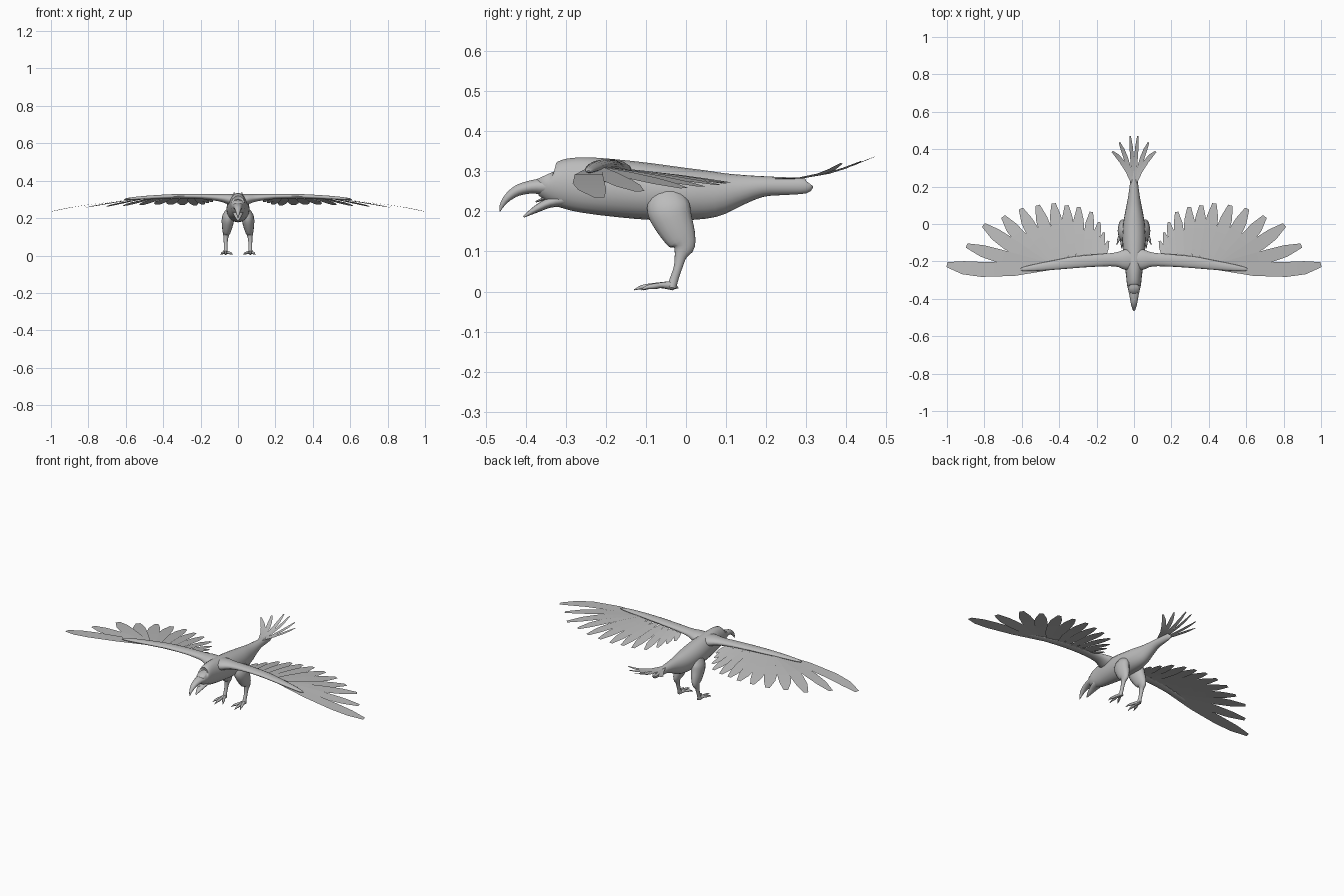
import bpy, bmesh, math
from mathutils import Vector

grey = bpy.data.materials.new("plumage grey")
grey.diffuse_color = (0.5, 0.5, 0.5, 1)


def finish(name, bm, mirror=False, angle=60):
    me = bpy.data.meshes.new(name)
    bm.to_mesh(me)
    bm.free()
    ob = bpy.data.objects.new(name, me)
    bpy.context.collection.objects.link(ob)
    me.materials.append(grey)
    bpy.ops.object.select_all(action='DESELECT')
    ob.select_set(True)
    bpy.context.view_layer.objects.active = ob
    bpy.ops.object.shade_smooth_by_angle(angle=math.radians(angle))
    if mirror:
        m = ob.modifiers.new("mirror", 'MIRROR')
        m.use_mirror_merge = False
    return ob


def spline(rows, steps):
    """Catmull-Rom interpolation of all row values."""
    out = []
    for i in range(len(rows) - 1):
        a, b = rows[max(i - 1, 0)], rows[i]
        c, d = rows[i + 1], rows[min(i + 2, len(rows) - 1)]
        for s in range(steps):
            t = s / steps
            out.append([0.5 * (2 * q + (r - p) * t + (2 * p - 5 * q + 4 * r - w) * t * t
                               + (3 * q - p - 3 * r + w) * t ** 3)
                        for p, q, r, w in zip(a, b, c, d)])
    return out + [list(rows[-1])]


def loft(bm, rows, u, sides=16, steps=3):
    """Tube through rows (x, y, z, radius along u, radius across)."""
    rows = spline(rows, steps)
    pts = [Vector(r[:3]) for r in rows]
    rings = []
    for i, r in enumerate(rows):
        tan = (pts[min(i + 1, len(pts) - 1)] - pts[max(i - 1, 0)]).normalized()
        a = (Vector(u) - tan * tan.dot(Vector(u))).normalized()
        b = tan.cross(a)
        rings.append([bm.verts.new(pts[i] + a * max(r[3], .001) * math.cos(k * math.tau / sides)
                                   + b * max(r[4], .001) * math.sin(k * math.tau / sides))
                      for k in range(sides)])
    for p, q in zip(rings, rings[1:]):
        for k in range(sides):
            n = (k + 1) % sides
            bm.faces.new((p[k], p[n], q[n], q[k]))
    bm.faces.new(rings[0][::-1])
    bm.faces.new(rings[-1])


def feather(bm, root, mid, tip, width, roll=0.0):
    """Flat blade along a curved path, with a blunt angular tip."""
    a, b, c = Vector(root), Vector(mid), Vector(tip)
    prev = None
    for t, w in ((0, .5), (.3, .88), (.6, 1), (.8, .88), (1, .34)):
        p = a * (1 - t) ** 2 + b * 2 * t * (1 - t) + c * t * t
        d = ((b - a) * (1 - t) + (c - b) * t).normalized()
        side = d.cross(Vector((0, 0, 1))).normalized()
        side = (side + Vector((0, 0, roll))).normalized() * width * w / 2
        cur = (bm.verts.new(p - side), bm.verts.new(p + side))
        if prev:
            bm.faces.new((prev[0], prev[1], cur[1], cur[0]))
        prev = cur


X, Y = (1, 0, 0), (0, 1, 0)

# body with head and tail stump: (y, top, bottom, half width)
bm = bmesh.new()
prof = [(-.352, .311, .268, .024), (-.343, .319, .232, .033), (-.32, .327, .214, .038),
        (-.29, .333, .204, .041),
        (-.25, .335, .196, .046), (-.18, .330, .187, .056), (-.09, .320, .179, .062),
        (0, .308, .178, .058), (.07, .300, .186, .046), (.13, .293, .213, .034),
        (.19, .288, .236, .025), (.25, .285, .241, .018), (.298, .283, .245, .013),
        (.308, .281, .258, .009)]
loft(bm, [(0, y, (t + b) / 2, w, (t - b) / 2) for y, t, b, w in prof], X, 20)
finish("body", bm)

# hooked upper beak, lower beak and tongue
bm = bmesh.new()
loft(bm, [(0, -.32, .262, .034, .024), (0, -.35, .262, .031, .022), (0, -.385, .261, .024, .017),
          (0, -.42, .252, .018, .014), (0, -.445, .234, .012, .010),
          (0, -.459, .215, .006, .006), (0, -.464, .200, .001, .001)], X, 14)
finish("upper_beak", bm)
bm = bmesh.new()
loft(bm, [(0, -.30, .232, .030, .020), (0, -.34, .222, .026, .013),
          (0, -.375, .205, .016, .009), (0, -.405, .186, .003, .002)], X, 12)
finish("lower_beak", bm)
bm = bmesh.new()
loft(bm, [(0, -.33, .236, .012, .005), (0, -.355, .231, .010, .004),
          (0, -.375, .224, .003, .002)], X, 8)
finish("tongue", bm)

# wing arms
bm = bmesh.new()
loft(bm, [(0, -.19, .290, .060, .036), (.05, -.19, .302, .054, .029), (.10, -.19, .309, .037, .020),
          (.20, -.195, .316, .033, .014), (.32, -.205, .317, .031, .012), (.43, -.22, .313, .025, .011),
          (.53, -.233, .307, .018, .009), (.59, -.241, .302, .011, .006),
          (.608, -.243, .300, .003, .002)], Y, 14)
finish("wing_arm", bm, True)

# wing feathers: (root x, root y, tip x, tip y, tip z, width)
bm = bmesh.new()
blades = [(.44, -.225, 1.0, -.217, .235, .080), (.46, -.225, .895, -.115, .25, .072),
          (.47, -.22, .805, -.005, .258, .074), (.46, -.215, .70, .04, .262, .074),
          (.43, -.21, .605, .082, .266, .072), (.40, -.205, .515, .10, .27, .070),
          (.365, -.20, .43, .11, .272, .068), (.325, -.20, .36, .10, .272, .064),
          (.285, -.195, .295, .09, .27, .060), (.25, -.19, .228, .065, .268, .052),
          (.22, -.19, .185, .01, .272, .042), (.19, -.185, .16, -.045, .28, .036),
          (.165, -.185, .137, -.09, .285, .03)]
for i, (rx, ry, tx, ty, tz, w) in enumerate(blades):
    root = Vector((rx, ry, .309 + .001 * (i % 2)))
    tip = Vector((tx, ty, tz))
    mid = (root + tip) / 2 + Vector((.01, -.022, .006))
    if i == 0:
        mid = Vector((.80, -.268, .283))
    feather(bm, root, mid, tip, w, 0 if i == 0 else -.05)
finish("wing_feathers", bm, True, 30)

# tail feathers fanning out and curving upward
bm = bmesh.new()
for tx, ty, tz, w in ((.02, .47, .336, .020), (.078, .437, .325, .024), (.117, .388, .320, .026)):
    feather(bm, (tx * .06 + .002, .22, .281), (tx * .4, .335, .277), (tx, ty, tz), w, .1)
finish("tail_feathers", bm, True, 30)

# feathered thighs and bare shanks
bm = bmesh.new()
loft(bm, [(.034, -.05, .262, .012, .025), (.044, -.048, .235, .024, .046),
          (.052, -.043, .205, .033, .055), (.056, -.030, .17, .031, .049),
          (.060, -.014, .135, .024, .040), (.063, -.006, .112, .017, .029),
          (.065, -.013, .09, .012, .016), (.066, -.020, .06, .010, .011),
          (.066, -.030, .03, .010, .011), (.066, -.036, .010, .013, .012)], X, 14)
finish("leg", bm, True)

# toes with claws
bm = bmesh.new()
for dx, length in ((-.038, .075), (0, .098), (.026, .08)):
    s = Vector((.066, -.032, .015))
    path = [(0, .010, .012, 0), (.35, .007, .007, .001), (.6, .008, .007, -.002),
            (.8, .005, .005, -.004), (1, .001, .001, -.011)]
    loft(bm, [(s.x + dx * t, s.y - length * t, s.z + dz, a, b) for t, a, b, dz in path], X, 8)
loft(bm, [(.066, -.035, .012, .008, .008), (.062, -.027, .012, .006, .006),
          (.060, -.019, .008, .001, .001)], X, 8)
finish("toes", bm, True)
